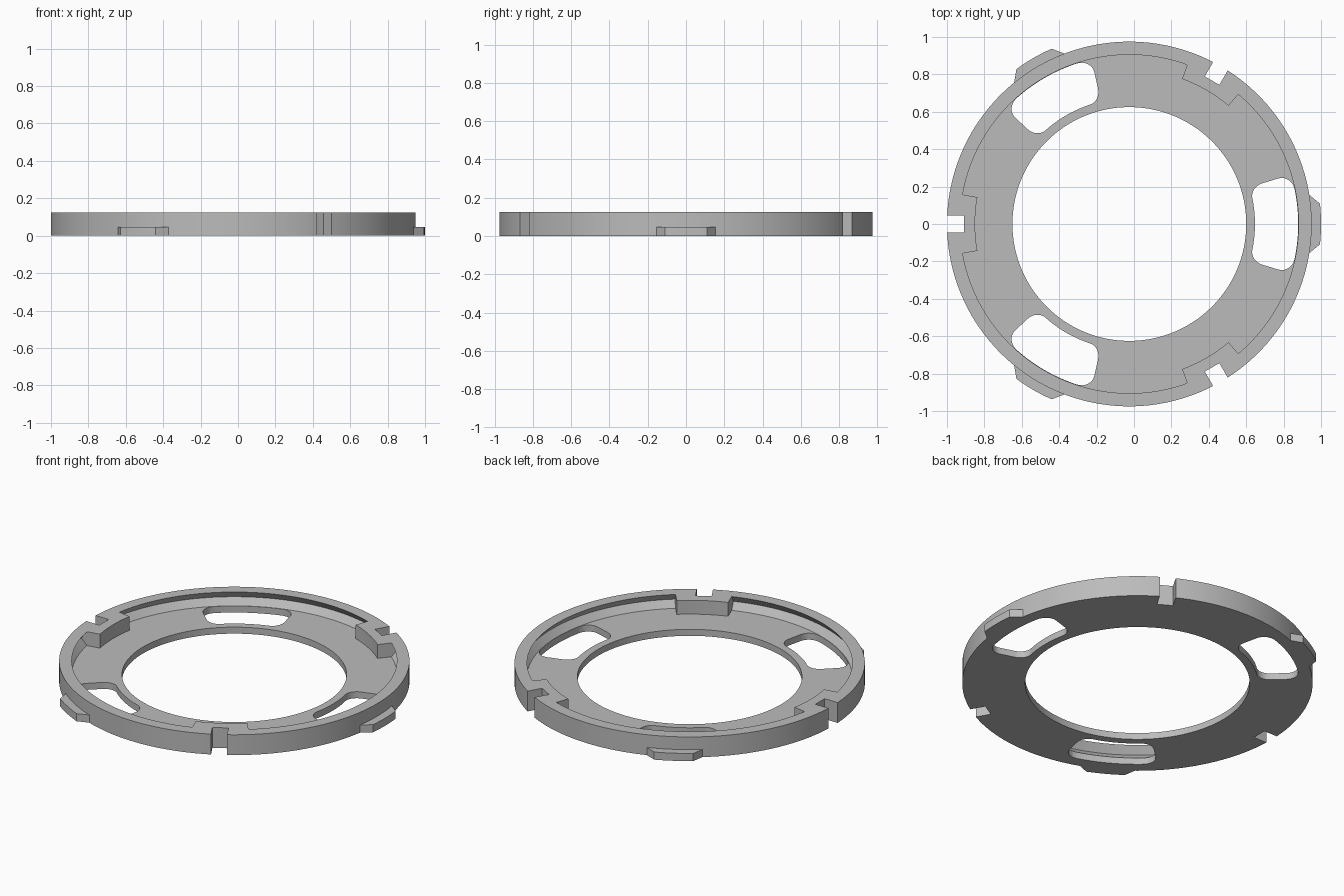
import bpy, bmesh
from math import sin, cos, pi, radians

if "Cube" in bpy.data.objects:
    bpy.data.objects.remove(bpy.data.objects["Cube"], do_unlink=True)

CX = -0.025            # ring axis, shifted because one tab sticks out at +x
R_OUT, R_LIP, R_IN = 0.975, 0.905, 0.625
HEIGHT, FLOOR = 0.125, 0.04
SEGMENTS = 180

grey = bpy.data.materials.new("mid_grey")
grey.use_nodes = True
grey.diffuse_color = (0.5, 0.5, 0.5, 1)
grey.node_tree.nodes["Principled BSDF"].inputs["Base Color"].default_value = (0.5, 0.5, 0.5, 1)


def finish(name, bm):
    bmesh.ops.recalc_face_normals(bm, faces=bm.faces)
    mesh = bpy.data.meshes.new(name)
    bm.to_mesh(mesh)
    bm.free()
    mesh.materials.append(grey)
    obj = bpy.data.objects.new(name, mesh)
    bpy.context.collection.objects.link(obj)
    return obj


def lathe(name, profile):
    bm = bmesh.new()
    rings = []
    for i in range(SEGMENTS):
        a = 2 * pi * i / SEGMENTS
        rings.append([bm.verts.new((CX + r * cos(a), r * sin(a), z)) for r, z in profile])
    n = len(profile)
    for i in range(SEGMENTS):
        a, b = rings[i], rings[(i + 1) % SEGMENTS]
        for j in range(n):
            k = (j + 1) % n
            bm.faces.new((a[j], b[j], b[k], a[k]))
    return finish(name, bm)


def prisms(name, outline, z0, z1, first_angle):
    """Three copies of an extruded outline, spaced evenly around the ring."""
    bm = bmesh.new()
    for i in range(3):
        t = radians(first_angle + 120 * i)
        spots = [(CX + x * cos(t) - y * sin(t), x * sin(t) + y * cos(t)) for x, y in outline]
        low = [bm.verts.new((x, y, z0)) for x, y in spots]
        top = [bm.verts.new((x, y, z1)) for x, y in spots]
        bm.faces.new(low[::-1])
        bm.faces.new(top)
        for j in range(len(spots)):
            k = (j + 1) % len(spots)
            bm.faces.new((low[j], low[k], top[k], top[j]))
    return finish(name, bm)


def arc(r, start, end, steps=10):
    angles = [radians(start + (end - start) * i / steps) for i in range(steps + 1)]
    return [(r * cos(a), r * sin(a)) for a in angles]


def rounded_slot(r0, r1, half_angle, corner):
    """Rounded rectangle bent around the ring axis."""
    mid, half = (r0 + r1) / 2, (r1 - r0) / 2
    reach = radians(half_angle) * mid
    flat = []
    for q, (sx, sy) in enumerate([(1, 1), (-1, 1), (-1, -1), (1, -1)]):
        for i in range(9):
            a = (q + i / 8) * pi / 2
            flat.append((mid + sx * (half - corner) + corner * cos(a),
                         sy * (reach - corner) + corner * sin(a)))
    # subdivide the long sides so that they follow the curve
    dense = []
    for i, (r, u) in enumerate(flat):
        r2, u2 = flat[(i + 1) % len(flat)]
        steps = 10 if abs(u2 - u) > corner else 1
        dense += [(r + (r2 - r) * k / steps, u + (u2 - u) * k / steps) for k in range(steps)]
    return [(r * cos(u / mid), r * sin(u / mid)) for r, u in dense]


def combine(target, tool, operation):
    mod = target.modifiers.new(operation, "BOOLEAN")
    mod.operation, mod.object, mod.solver = operation, tool, "EXACT"
    bpy.context.view_layer.objects.active = target
    bpy.ops.object.modifier_apply(modifier=mod.name)
    bpy.data.objects.remove(tool, do_unlink=True)


# Ring: flat floor and a raised rim with a V groove inside
ring = lathe("retaining_ring", [
    (R_IN, 0), (R_OUT, 0), (R_OUT, HEIGHT), (R_LIP, HEIGHT),
    (0.94, 0.08), (R_LIP, FLOOR), (R_IN, FLOOR)])

# Blocks that thicken the rim behind each notch
block = arc(0.825, -10, 10) + arc(0.96, 10, -10)
combine(ring, prisms("notch_blocks", block, 0.02, HEIGHT, 60), "UNION")

# Low locking tabs on the outside
tab = [(0.94, -0.155), (0.963, -0.155)] + arc(1.025, -6.1, 6.1) + [(0.963, 0.155), (0.94, 0.155)]
combine(ring, prisms("locking_tabs", tab, 0, 0.047, 0), "UNION")

# Rounded slots through the floor
slot = rounded_slot(0.672, 0.903, 17, 0.07)
combine(ring, prisms("slot_cutters", slot, -0.1, 0.07, 0), "DIFFERENCE")

# Square notches through the rim
notch = [(0.885, -0.045), (1.1, -0.045), (1.1, 0.045), (0.885, 0.045)]
combine(ring, prisms("notch_cutters", notch, -0.1, 0.3, 60), "DIFFERENCE")

bpy.ops.object.select_all(action="DESELECT")
ring.select_set(True)
bpy.context.view_layer.objects.active = ring
bpy.ops.object.shade_smooth_by_angle(angle=radians(25))
